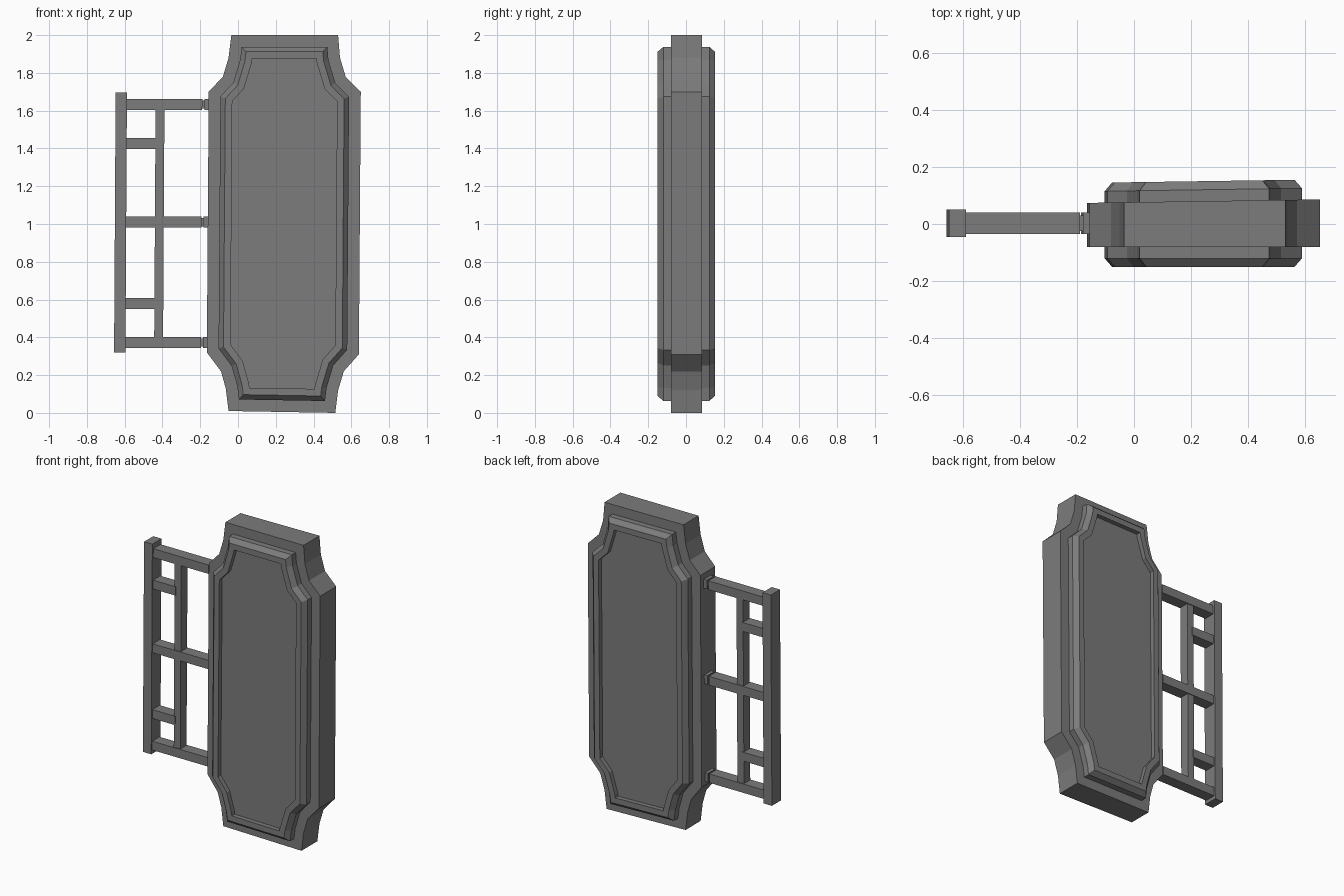
import bpy
import bmesh
from mathutils import Vector

if "Cube" in bpy.data.objects:
    bpy.data.objects.remove(bpy.data.objects["Cube"])

grey = bpy.data.materials.new("dark grey")
grey.use_nodes = True
grey.diffuse_color = (0.2, 0.2, 0.2, 1)
grey.node_tree.nodes["Principled BSDF"].inputs["Base Color"].default_value = (0.2, 0.2, 0.2, 1)

# Notched board outline (x, z), clockwise from the top left
OUTLINE = [Vector(p) for p in (
    (-0.035, 2), (0.53, 2), (0.54, 1.88), (0.57, 1.78), (0.65, 1.70),
    (0.64, 0.31), (0.56, 0.22), (0.53, 0.12), (0.515, 0),
    (-0.05, 0.01), (-0.065, 0.13), (-0.09, 0.22), (-0.165, 0.32),
    (-0.155, 1.70), (-0.08, 1.78), (-0.05, 1.88))]


def inset(points, dist):
    """Move every edge of a clockwise outline inward by dist."""
    result = []
    for i, p in enumerate(points):
        a = (p - points[i - 1]).normalized()
        b = (points[(i + 1) % len(points)] - p).normalized()
        na, nb = Vector((a.y, -a.x)), Vector((b.y, -b.x))
        result.append(p + (na + nb) * dist / (1 + na.dot(nb)))
    return result


def finish(name, bm):
    bmesh.ops.recalc_face_normals(bm, faces=bm.faces)
    mesh = bpy.data.meshes.new(name)
    bm.to_mesh(mesh)
    bm.free()
    mesh.materials.append(grey)
    obj = bpy.data.objects.new(name, mesh)
    bpy.context.collection.objects.link(obj)
    return obj


def loft(name, layers):
    """Bridge insets of the outline, given as (inset, y), and cap both ends."""
    bm = bmesh.new()
    rings = []
    for dist, y in layers:
        ring = []
        for p in inset(OUTLINE, dist):
            skew = 0.015 * (p.x - 0.25) if y > 0 else 0  # back is slightly askew
            ring.append(bm.verts.new((p.x, y + skew, p.y)))
        rings.append(ring)
    n = len(OUTLINE)
    for lower, upper in zip(rings, rings[1:]):
        for i in range(n):
            j = (i + 1) % n
            bm.faces.new((lower[i], lower[j], upper[j], upper[i]))
    bm.faces.new(rings[0])
    bm.faces.new(rings[-1])
    return finish(name, bm)


def bar(name, x0, x1, y0, y1, z0, z1):
    """Box that leans slightly with height."""
    bm = bmesh.new()
    bmesh.ops.create_cube(bm, size=1)
    for v in bm.verts:
        z = z0 + (v.co.z + 0.5) * (z1 - z0)
        x = x0 + (v.co.x + 0.5) * (x1 - x0) + 0.006 * (z - 1)
        v.co = (x, y0 + (v.co.y + 0.5) * (y1 - y0), z)
    return finish(name, bm)


# Board and the raised, bevelled frame with sunken panel on each side
loft("sign_board", [(0, -0.08), (0, 0.08)])
for side, s in (("front", -1), ("back", 1)):
    loft(side + "_frame", [(0.062, s * 0.07), (0.062, s * 0.12), (0.088, s * 0.15),
                           (0.125, s * 0.15), (0.125, s * 0.12)])

# Mounting bracket: wall post, inner upright
bar("wall_post", -0.652, -0.592, -0.045, 0.05, 0.32, 1.695)
bar("inner_upright", -0.44, -0.393, -0.03, 0.035, 0.37, 1.63)

# Long arms, each with a narrow neck and an end block against the board
for label, z in (("lower", 0.373), ("middle", 1.01), ("upper", 1.633)):
    bar(label + "_arm", -0.6, -0.193, -0.035, 0.04, z - 0.029, z + 0.029)
    bar(label + "_arm_neck", -0.195, -0.178, -0.025, 0.03, z - 0.022, z + 0.022)
    bar(label + "_arm_block", -0.182, -0.145, -0.035, 0.04, z - 0.029, z + 0.029)

# Short rungs between post and upright
for label, z in (("lower", 0.58), ("upper", 1.427)):
    bar(label + "_rung", -0.6, -0.43, -0.035, 0.04, z - 0.029, z + 0.029)
